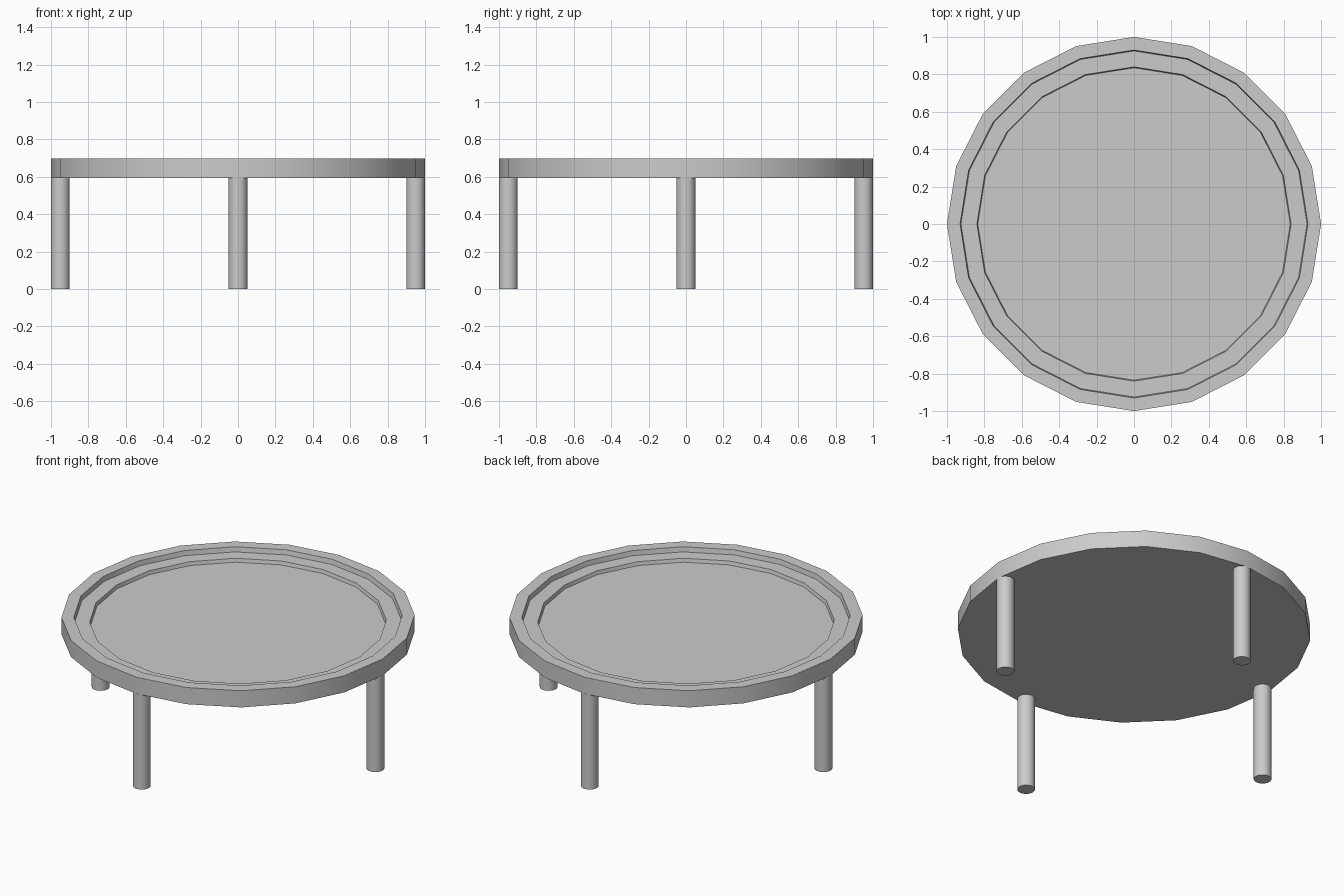
import bpy, bmesh
from math import cos, sin, pi

if "Cube" in bpy.data.objects:
    bpy.data.objects.remove(bpy.data.objects["Cube"])

SIDES = 20
TOP, BOTTOM = 0.697, 0.593


def lathe(name, profile, sides):
    """Revolve (radius, z) points into a solid capped at both ends."""
    bm = bmesh.new()
    rings = [[bm.verts.new((r * cos(2 * pi * i / sides), r * sin(2 * pi * i / sides), z))
              for i in range(sides)] for r, z in profile]
    for a, b in zip(rings, rings[1:]):
        for i in range(sides):
            j = (i + 1) % sides
            bm.faces.new((a[i], a[j], b[j], b[i]))
    bm.faces.new(rings[0][::-1])
    bm.faces.new(rings[-1])
    mesh = bpy.data.meshes.new(name)
    bm.to_mesh(mesh)
    bm.free()
    obj = bpy.data.objects.new(name, mesh)
    bpy.context.collection.objects.link(obj)
    bpy.ops.object.select_all(action='DESELECT')
    obj.select_set(True)
    bpy.context.view_layer.objects.active = obj
    bpy.ops.object.shade_smooth_by_angle()
    return obj


# Tray-like table top: outer rim, then two steps down to the flat centre
lathe("table_top", [(1.0, BOTTOM), (1.0, TOP), (0.93, TOP), (0.925, TOP - 0.03),
                    (0.84, TOP - 0.03), (0.835, TOP - 0.052)], SIDES)

# Four round legs, flush with the outer rim
for name, x, y in (("right_leg", 0.95, 0), ("back_leg", 0, 0.95),
                   ("left_leg", -0.95, 0), ("front_leg", 0, -0.95)):
    leg = lathe(name, [(0.05, 0), (0.05, BOTTOM)], 32)
    leg.location = (x, y, 0)
